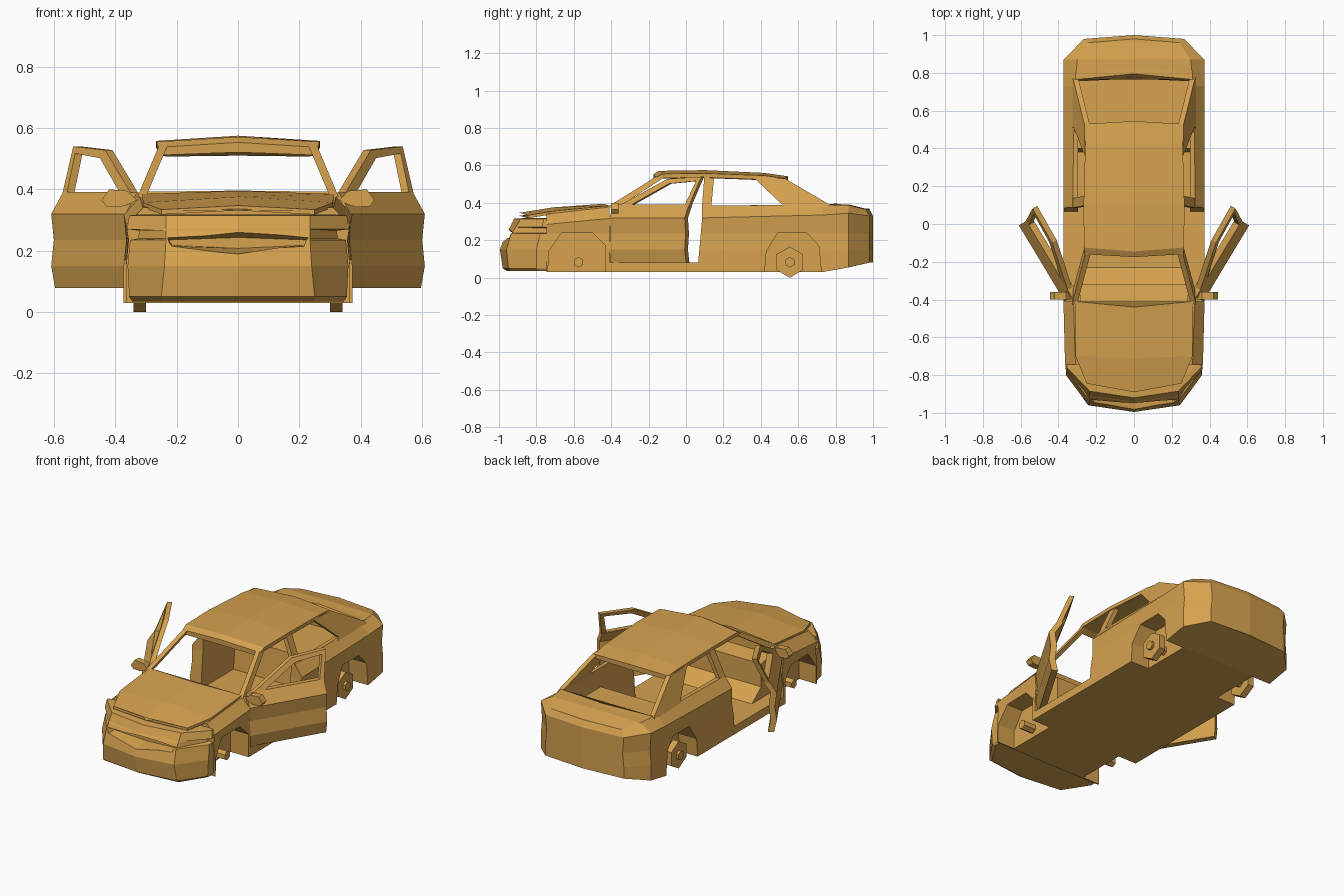
import bpy, bmesh, math
from mathutils import Matrix, Vector

if "Cube" in bpy.data.objects:
    bpy.data.objects.remove(bpy.data.objects["Cube"], do_unlink=True)

paint = bpy.data.materials.new("amber_paint")
paint.use_nodes = True
amber = (0.67, 0.36, 0.078, 1)
paint.diffuse_color = amber
paint.node_tree.nodes["Principled BSDF"].inputs["Base Color"].default_value = amber


def build(name, verts, faces):
    """Make a clean flat-shaded mesh object."""
    bm = bmesh.new()
    vs = [bm.verts.new(v) for v in verts]
    for f in faces:
        bm.faces.new([vs[i] for i in f])
    bmesh.ops.remove_doubles(bm, verts=bm.verts, dist=0.0001)
    bmesh.ops.recalc_face_normals(bm, faces=bm.faces)
    me = bpy.data.meshes.new(name)
    bm.to_mesh(me)
    bm.free()
    me.materials.append(paint)
    ob = bpy.data.objects.new(name, me)
    bpy.context.collection.objects.link(ob)
    return ob


def rings_to_object(name, rings, end_cap=True):
    n = len(rings[0])
    verts = [v for r in rings for v in r]
    faces = [(a * n + i, a * n + (i + 1) % n, (a + 1) * n + (i + 1) % n, (a + 1) * n + i)
             for a in range(len(rings) - 1) for i in range(n)]
    faces.append(tuple(range(n)))
    if end_cap:
        faces.append(tuple(range(len(verts) - n, len(verts))))
    return build(name, verts, faces)


def loft(name, halves, end_cap=True):
    """Loft half sections that start and end on the centre plane."""
    rings = [h + [(-x, y, z) for x, y, z in reversed(h[1:-1])] for h in halves]
    return rings_to_object(name, rings, end_cap)


def prism(name, yz, x0, x1, side=1, lean=0):
    """Extrude a side-view outline across x, leaning inward above the sill."""
    def ring(x):
        return [(side * (x - lean * (z - 0.39)), y, z) for y, z in yz]
    return rings_to_object(name, [ring(x0), ring(x1)])


def cut(target, cutter):
    mod = target.modifiers.new("cut", 'BOOLEAN')
    mod.operation = 'DIFFERENCE'
    mod.solver = 'EXACT'
    mod.object = cutter
    bpy.context.view_layer.update()
    dg = bpy.context.evaluated_depsgraph_get()
    me = bpy.data.meshes.new_from_object(target.evaluated_get(dg))
    target.modifiers.remove(mod)
    target.data = me
    bpy.data.objects.remove(cutter, do_unlink=True)


# Lower body: y, half width, underside, belt line, top half width, top height
stations = [(-.745, .365, .03, .285, .31, .34), (-.43, .373, .03, .315, .32, .375),
            (.1, .373, .03, .32, .325, .385), (.73, .373, .03, .335, .315, .39),
            (.87, .373, .055, .345, .30, .388), (.98, .265, .08, .33, .24, .365),
            (1, 0, .08, .33, 0, .367)]


def body_section(y, w, zb, belt, wt, top):
    k = min(w, 0.008)
    yt = y - 0.02 if y > 0.9 else y
    return [(0, y, zb), (w, y, zb), (w, y, .15), (w - k, y, .235),
            (w, y, belt), (wt, yt, top), (0, yt, top + .004)]


body = loft("lower_body", [body_section(*s) for s in stations], end_cap=False)

# Cabin space with toe board and raised rear floor
interior = [(-.42, .5), (-.42, .31), (-.32, .29), (-.32, .15), (-.23, .08),
            (.38, .08), (.40, .27), (.775, .27), (.765, .5)]
cut(body, prism("interior_space", interior, -.297, .297))

# Door openings and wheel arches
door_hole = [(-.41, .08), (-.41, .36), (-.36, .5), (.09, .5), (.085, .3), (.065, .08)]
front_arch = [(-.74, -.1), (-.735, .14), (-.665, .24), (-.50, .24), (-.43, .17), (-.43, -.1)]
rear_arch = [(.41, -.1), (.43, .14), (.49, .24), (.645, .24), (.71, .17), (.735, -.1)]
for side in (1, -1):
    cut(body, prism("door_cutter", door_hole, .285, .5, side))
    for arch in (front_arch, rear_arch):
        cut(body, prism("arch_cutter", arch, .25, .5, side))

# Roof: edge y, centre y, half width, edge height, centre height
roof = [(-.16, -.175, .262, .537, .553), (-.125, -.145, .265, .555, .571),
        (.1, .1, .267, .558, .575), (.42, .42, .258, .546, .56), (.53, .545, .25, .532, .542)]
loft("roof", [[(0, yc, zc - .032), (w - .02, ye, ze - .025), (w, ye, ze - .022), (w, ye, ze), (0, yc, zc)]
              for ye, yc, w, ze, zc in roof])

# Roof pillars, leaning inward, leave the windows open
pillars = {"front_pillar": [(-.425, .375), (-.365, .375), (-.11, .54), (-.16, .54)],
           "middle_pillar": [(.085, .375), (.135, .375), (.15, .54), (.098, .54)],
           "rear_pillar": [(.50, .375), (.775, .375), (.76, .395), (.53, .53), (.36, .54), (.38, .518), (.515, .39)]}
for side, word in ((1, "left"), (-1, "right")):
    for name, outline in pillars.items():
        prism(name + "_" + word, outline, .294, .322, side, .42)

# Lower ledge of the rear window
ledge = [(.765, .375), (.775, .396), (.80, .394), (.80, .375)]
loft("rear_window_ledge", [[(0, .77, .37), (.31, .755, .37), (.31, .765, .392), (0, .795, .396)],
                           [(0, .83, .37), (.31, .80, .37), (.31, .80, .389), (0, .83, .394)]])

# Nose and bumper: height, side x, side y, corner x, corner y, centre y
levels = [(.035, .345, -.78, .25, -.93, -.955), (.05, .355, -.80, .25, -.95, -.98),
          (.15, .36, -.80, .24, -.96, -.995), (.235, .352, -.78, .235, -.935, -.965),
          (.24, .325, -.77, .235, -.93, -.96), (.265, .322, -.77, .235, -.915, -.945),
          (.27, .362, -.77, .235, -.91, -.94), (.315, .355, -.76, .235, -.885, -.92),
          (.318, .32, -.76, .22, -.85, -.875)]
nose = loft("front_bumper", [[(0, yc, z), (cx, cy, z), (sx, sy, z), (sx, -.745, z), (0, -.745, z)]
                             for z, sx, sy, cx, cy, yc in levels])

# Grille slot, tapering inward under a sloping upper lip
slot = [(-.23, .248), (0, .264), (.23, .248), (.215, .213), (0, .193), (-.215, .213)]
cut(nose, rings_to_object("grille_cutter", [[(x, y, .222 + (z - .222) * s) for x, z in slot]
                                            for y, s in ((-1.0, 1.25), (-.89, .5))]))

# Bonnet: edge y, centre y, half width, edge height, centre height
bonnet = [(-.41, -.44, .312, .385, .395), (-.70, -.71, .31, .357, .376), (-.845, -.89, .25, .334, .347)]
loft("bonnet", [[(0, yc, zc - .016), (w, ye, ze - .016), (w, ye, ze), (0, yc, zc)]
                for ye, yc, w, ze, zc in bonnet])

# Open doors with window frames and mirrors
hinge = Vector((.35, -.40, 0))
swing = Matrix.Translation(hinge) @ Matrix.Rotation(math.radians(-31), 4, 'Z') @ Matrix.Translation(-hinge)
skin = [(.355, .078), (.37, .15), (.36, .235), (.37, .32), (.325, .39)]
panel = skin + [(x - .035, z) for x, z in reversed(skin)]
frame = [(-.375, .38), (-.10, .528), (.11, .54), (.07, .38)]
glass = [(-.285, .392), (-.085, .502), (.082, .517), (.045, .392)]
mirror = [(.33, .365), (.36, .35), (.385, .342), (.43, .345), (.445, .365), (.42, .40), (.36, .395)]
for side, word in ((1, "left"), (-1, "right")):
    door = rings_to_object("door_panel_" + word,
                           [[(side * x, y, z) for x, z in panel] for y in (-.40, .07)])
    window = prism("door_window_frame_" + word, frame, .297, .325, side, .42)
    cut(window, prism("glass_cutter", glass, .2, .45, side, .42))
    flip = Matrix.Scale(side, 4, (1, 0, 0))
    for part in (door, window):
        part.data.transform(flip @ swing @ flip)
    rings_to_object("mirror_" + word, [[(side * x, y, z) for x, z in mirror] for y in (-.40, -.36)])


# Hexagonal axle ends and rear brake discs
def hexagon(y, r):
    return [(y + r * math.sin(i * math.pi / 3), .083 + r * math.cos(i * math.pi / 3)) for i in range(6)]


for side, word in ((1, "left"), (-1, "right")):
    prism("front_axle_" + word, hexagon(-.575, .028), .2, .33, side)
    prism("rear_axle_" + word, hexagon(.555, .028), .2, .355, side)
    prism("rear_disc_" + word, hexagon(.555, .083), .3, .34, side)
